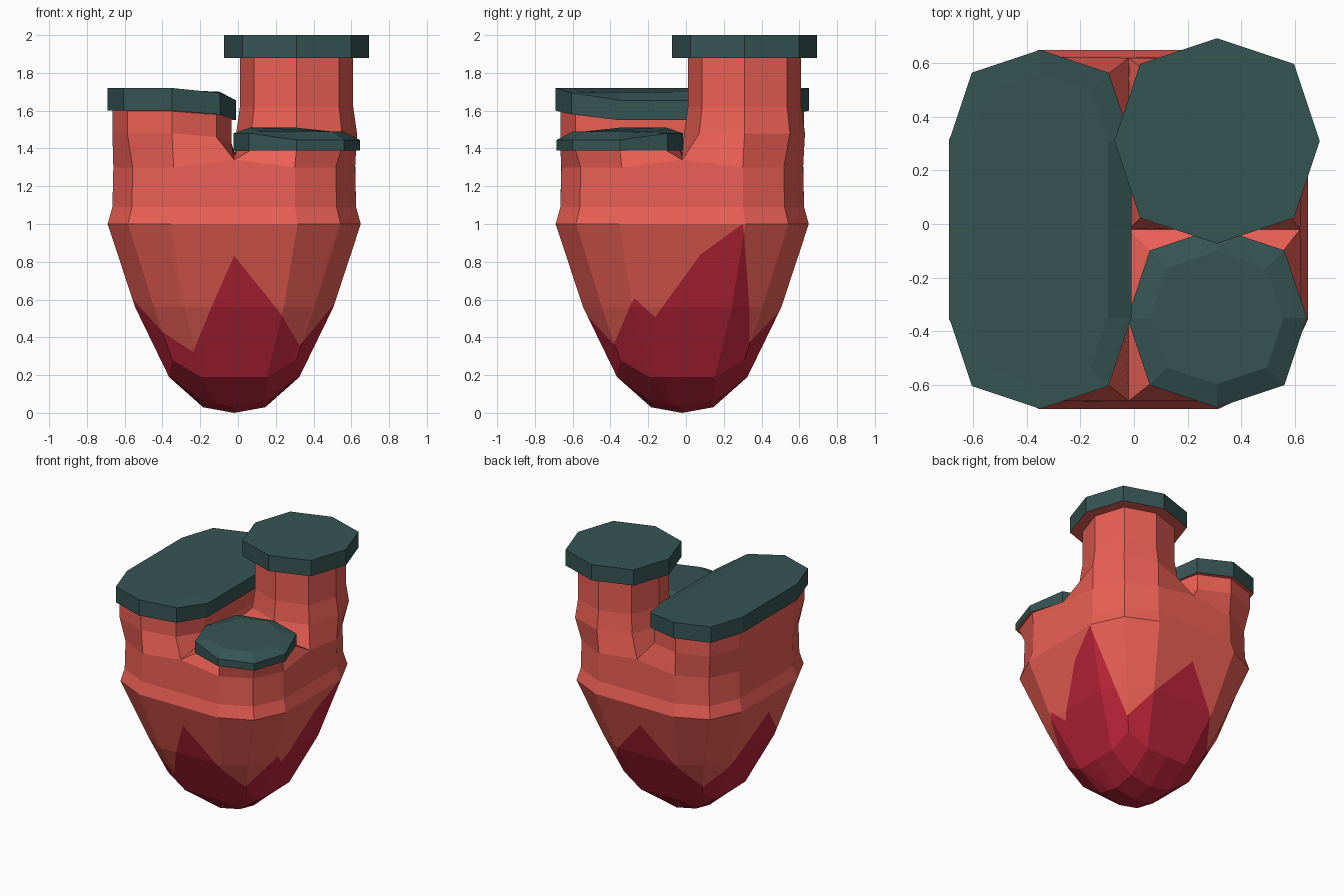
import bpy, bmesh, math
from mathutils import Vector

if "Cube" in bpy.data.objects:
    bpy.data.objects.remove(bpy.data.objects["Cube"])

C = -0.02  # body axis sits slightly off centre in x and y


def material(name, rgb):
    m = bpy.data.materials.new(name)
    m.diffuse_color = (*rgb, 1)
    m.use_nodes = True
    m.node_tree.nodes["Principled BSDF"].inputs["Base Color"].default_value = m.diffuse_color
    return m


RED = material("flesh_red", (0.83, 0.115, 0.09))
CRIMSON = material("deep_crimson", (0.50, 0.018, 0.042))
TEAL = material("cap_teal", (0.036, 0.09, 0.086))


def finish(bm, name, mats):
    bmesh.ops.recalc_face_normals(bm, faces=bm.faces)
    me = bpy.data.meshes.new(name)
    bm.to_mesh(me)
    bm.free()
    for m in mats:
        me.materials.append(m)
    ob = bpy.data.objects.new(name, me)
    bpy.context.collection.objects.link(ob)
    return ob


def bridge(bm, a, b):
    n = len(a)
    return [bm.faces.new((a[k], a[(k + 1) % n], b[(k + 1) % n], b[k])) for k in range(n)]


# Every cross-section is addressed on a 5 x 5 grid, i and j from -2 to 2
RIM = []
for q in [(2, 0), (2, 1), (2, 2), (1, 2)], [(0, 2), (-1, 2), (-2, 2), (-2, 1)]:
    RIM += q
RIM += [(-i, -j) for i, j in RIM]


def body_ring(bm, h, z, d=0.84, zc=None):
    out = []
    for i, j in RIM:
        corner = abs(i) == 2 and abs(j) == 2
        s = h * (d if corner else 1) / 2
        out.append(bm.verts.new((C + i * s, C + j * s, zc if corner and zc else z)))
    return out


def tube_pos(key, ci, centre, r):
    """Rounded loop around one grid quadrant, or around two when double."""
    i, j = key
    x, y, double = centre
    di = i - ci
    if double:
        dj = j - (j > 0) + (j < 0)
        yc = C + 0.33 * ((j > 0) - (j < 0))
    else:
        dj = j - (1 if y > 0 else -1)
        yc = y
    s = r * (0.75 if di and dj else 1)
    return x + di * s, yc + dj * s, di, dj


SINGLE = [(2, 1), (2, 2), (1, 2), (0, 2), (0, 1), (0, 0), (1, 0), (2, 0)]
DOUBLE = [(0, 0), (0, 1), (0, 2), (-1, 2), (-2, 2), (-2, 1), (-2, 0),
          (-2, -1), (-2, -2), (-1, -2), (0, -2), (0, -1)]
LOWER = [(i, -j) for i, j in SINGLE]
TALL_C, SMALL_C, WIDE_C = (0.31, 0.31, False), (0.31, -0.35, False), (-0.35, 0, True)


def wide_drop(di, dj):
    return (0.02 if dj else 0.05) if di > 0 else 0


def flat(di, dj):
    return 0


def small_drop(di, dj):
    return 0.065 if (di > 0 and dj <= 0) or (dj < 0 and di >= 0) else 0.02 if di < 0 and dj > 0 else 0.03


# Body bowl: rounded grid bottom, then stacked rings
bm = bmesh.new()
rim = body_ring(bm, 0.345, 0.19, 0.95, 0.28)
grid = dict(zip(RIM, rim))
for i in (-1, 0, 1):
    for j in (-1, 0, 1):
        z = (0.0, 0.03, 0.065)[abs(i) + abs(j)]
        grid[i, j] = bm.verts.new((C + 0.165 * i, C + 0.165 * j, z))
for i in range(-2, 2):
    for j in range(-2, 2):
        bm.faces.new((grid[i, j], grid[i + 1, j], grid[i + 1, j + 1], grid[i, j + 1]))
for h, z, d in [(0.525, 0.56, 0.81), (0.67, 1.0, 0.84), (0.645, 1.09, 0.84), (0.64, 1.30, 0.84)]:
    new = body_ring(bm, h, z, d)
    bridge(bm, rim, new)
    rim = new

# Branching: shared crotch points, then three tubes
base = dict(zip(RIM, rim))
for k in [(0, 2), (0, -2), (2, 0)]:
    base[k].co.z = 1.34
for k, z in [((0, 1), 1.36), ((0, -1), 1.36), ((1, 0), 1.36), ((0, 0), 1.38)]:
    base[k] = bm.verts.new((C + k[0] * 0.33, C + k[1] * 0.33, z))
for keys, ci, centre, levels, drop in [
        (DOUBLE, -1, WIDE_C, [(0.315, 1.48), (0.315, 1.605)], wide_drop),
        (SINGLE, 1, TALL_C, [(0.32, 1.48), (0.30, 1.62), (0.30, 1.885)], flat),
        (LOWER, 1, SMALL_C, [(0.315, 1.395)], flat)]:
    loop = [base[k] for k in keys]
    for r, z in levels:
        new = []
        for k in keys:
            x, y, di, dj = tube_pos(k, ci, centre, r)
            new.append(bm.verts.new((x, y, z - drop(di, dj))))
        bridge(bm, loop, new)
        loop = new

# Crimson flames: zigzag boundary cut into the lower bowl
flame = [(-0.02, -0.63, 0.83), (0.34, -0.4, 0.35), (0.54, -0.28, 0.61), (0.51, -0.17, 0.50),
         (0.61, 0.07, 0.83), (0.65, 0.30, 1.0), (0.37, 0.36, 0.36), (-0.03, 0.59, 0.83),
         (-0.38, 0.33, 0.35), (-0.63, -0.09, 0.83), (-0.23, -0.41, 0.33)]
flame = [Vector(p) for p in flame]


def low_faces():
    return [f for f in bm.faces if f.calc_center_median().z < 1.0]


def cut(faces, co, no):
    geom = set(faces) | {e for f in faces for e in f.edges} | {v for f in faces for v in f.verts}
    bmesh.ops.bisect_plane(bm, geom=list(geom), dist=1e-5, plane_co=co, plane_no=no)


def angle(p):
    return math.atan2(p.y - C, p.x - C) % math.tau


def in_sector(f, a, b):
    return (angle(f.calc_center_median()) - angle(a)) % math.tau < (angle(b) - angle(a)) % math.tau


for p in flame:
    cut(low_faces(), (C, C, 0), (p.y - C, C - p.x, 0))
for a, b in zip(flame, flame[1:] + flame[:1]):
    hub = Vector((C, C, (a.z + b.z) / 2))
    no = (a - hub).cross(b - hub).normalized()
    cut([f for f in low_faces() if in_sector(f, a, b)], hub, no)
    for f in low_faces():
        if in_sector(f, a, b) and (f.calc_center_median() - hub).dot(no) < 0:
            f.material_index = 1
finish(bm, "heart_body", [RED, CRIMSON])


# Caps: plate with a red underside and a softly raised top
def cap(name, keys, ci, centre, r, z0, z1, low, high, inset_drop):
    bm = bmesh.new()
    loops = []
    for rad, z, drop in [(r, z0, low), (r, z1, high), (r * 0.74, z1, inset_drop)]:
        loop = []
        for k in keys:
            x, y, di, dj = tube_pos(k, ci, centre, rad)
            loop.append(bm.verts.new((x, y, z - drop(di, dj))))
        loops.append(loop)
    bridge(bm, loops[0], loops[1])
    bridge(bm, loops[1], loops[2])
    bm.faces.new(loops[2])
    bm.faces.new(loops[0]).material_index = 1
    finish(bm, name, [TEAL, RED])


cap("wide_cap", DOUBLE, -1, WIDE_C, 0.34, 1.60, 1.72, wide_drop,
    lambda di, dj: wide_drop(di, dj) * 1.3, lambda di, dj: 0.02 if di > 0 else 0)
cap("tall_cap", SINGLE, 1, TALL_C, 0.383, 1.88, 2.0, flat, flat, flat)
cap("small_cap", LOWER, 1, SMALL_C, 0.335, 1.39, 1.51, flat, small_drop,
    lambda di, dj: 0.02 if di > 0 or dj < 0 else 0)
